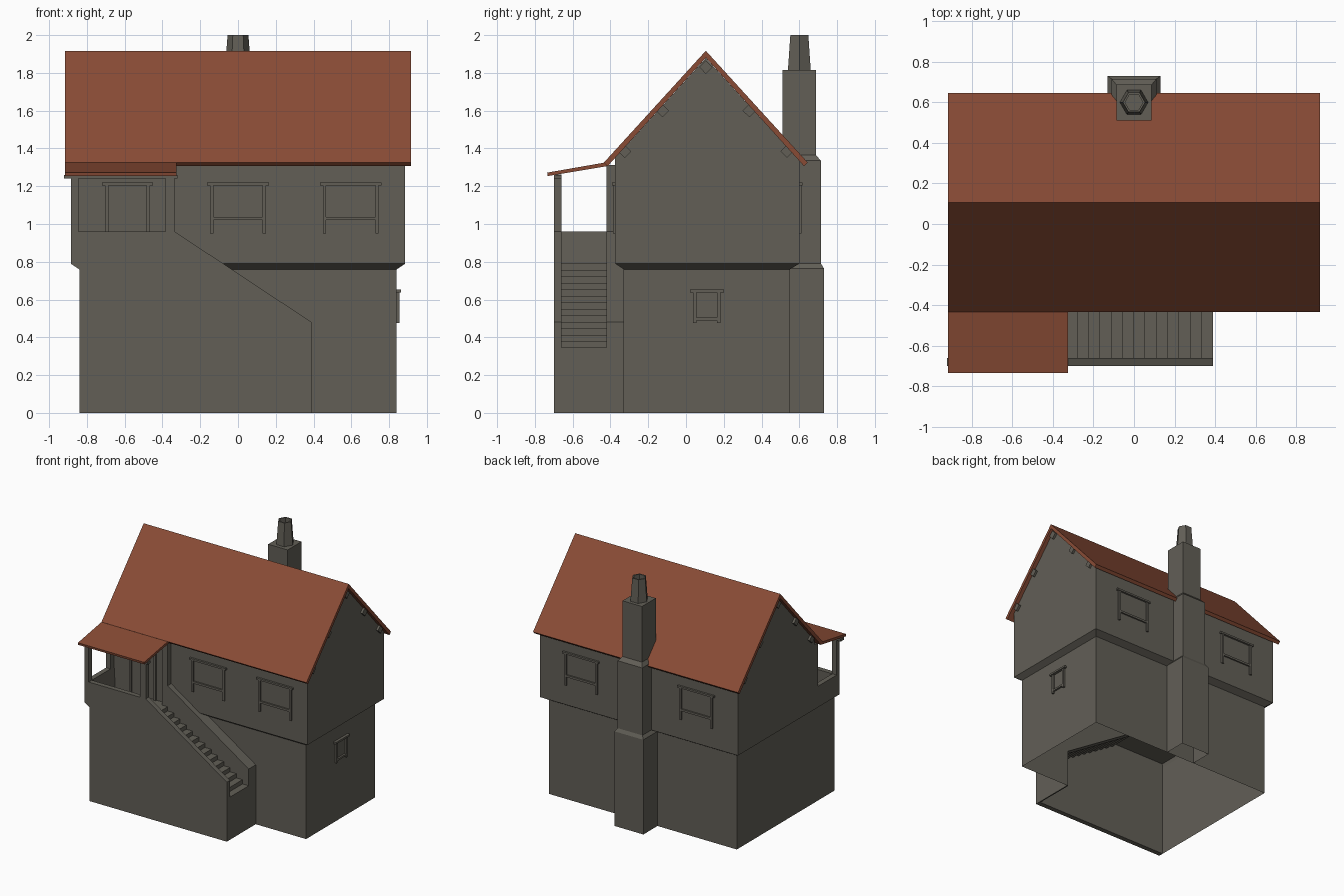
import bpy, bmesh, math
from mathutils import Matrix, Vector

if "Cube" in bpy.data.objects:
    bpy.data.objects.remove(bpy.data.objects["Cube"])


def material(name, rgb):
    m = bpy.data.materials.new(name)
    m.diffuse_color = (*rgb, 1)
    m.use_nodes = True
    m.node_tree.nodes["Principled BSDF"].inputs["Base Color"].default_value = m.diffuse_color
    return m


STONE = material("grey stone", (0.122, 0.114, 0.094))
TILE = material("red tile", (0.25, 0.071, 0.036))


def finish(name, bm, mat, solid=True):
    if solid:
        bmesh.ops.recalc_face_normals(bm, faces=bm.faces)
    me = bpy.data.meshes.new(name)
    bm.to_mesh(me)
    bm.free()
    me.materials.append(mat)
    ob = bpy.data.objects.new(name, me)
    bpy.context.collection.objects.link(ob)
    return ob


def loft(name, rings, mat=STONE, caps=(True, True)):
    """Join rings of points with quads, optionally capping the ends."""
    bm = bmesh.new()
    vs = [[bm.verts.new(p) for p in r] for r in rings]
    n = len(rings[0])
    for a, b in zip(vs, vs[1:]):
        for i in range(n):
            j = (i + 1) % n
            bm.faces.new((a[i], a[j], b[j], b[i]))
    for use, r in zip(caps, (vs[0], vs[-1])):
        if use:
            bm.faces.new(r)
    return finish(name, bm, mat)


def prism_x(name, prof, x0, x1, mat=STONE):
    return loft(name, [[(x, y, z) for y, z in prof] for x in (x0, x1)], mat)


def prism_y(name, prof, y0, y1, mat=STONE):
    return loft(name, [[(x, y, z) for x, z in prof] for y in (y0, y1)], mat)


def rect(x0, x1, y0, y1, z):
    return [(x0, y0, z), (x1, y0, z), (x1, y1, z), (x0, y1, z)]


def box(name, x0, x1, y0, y1, z0, z1):
    return loft(name, [rect(x0, x1, y0, y1, z) for z in (z0, z1)])


def sheet(name, path, offset):
    """Open ribbon: a path of points swept along an offset."""
    bm = bmesh.new()
    a = [bm.verts.new(p) for p in path]
    b = [bm.verts.new(Vector(p) + Vector(offset)) for p in path]
    for i in range(len(path) - 1):
        bm.faces.new((a[i], a[i + 1], b[i + 1], b[i]))
    return finish(name, bm, STONE, False)


def frame(name, bars, loc, turn=0):
    """Wooden surround: bars (u0, u1, z0, z1, depth) set on a wall facing -y, turned about z."""
    bm = bmesh.new()
    for u0, u1, z0, z1, d in bars:
        m = Matrix.LocRotScale(Vector(((u0 + u1) / 2, (0.02 - d) / 2, (z0 + z1) / 2)), None,
                               Vector((u1 - u0, d + 0.02, z1 - z0)))
        bmesh.ops.create_cube(bm, size=1, matrix=m)
    bm.transform(Matrix.Translation(loc) @ Matrix.Rotation(turn, 4, 'Z'))
    return finish(name, bm, STONE)


# Ground floor walls, open underneath
sheet("lower_walls", [(0.84, -0.33, 0), (0.84, 0.55, 0), (-0.84, 0.55, 0), (-0.84, -0.66, 0)],
      (0, 0, 0.765))
bm = bmesh.new()
bm.faces.new([bm.verts.new((x, -0.33, z)) for x, z in
              ((0.39, 0), (0.84, 0), (0.84, 0.765), (-0.33, 0.765), (0.39, 0.30))])
finish("lower_front_wall", bm, STONE, False)

# Overhanging upper floor with gables
loft("overhang", [rect(-0.84, 0.84, -0.33, 0.55, 0.76), rect(-0.885, 0.885, -0.375, 0.60, 0.79)])
prism_x("upper_floor", [(-0.375, 0.79), (0.60, 0.79), (0.60, 1.335), (0.105, 1.878),
                        (-0.375, 1.35)], -0.885, 0.885)

# Roofs
prism_x("main_roof", [(0.105, 1.917), (0.645, 1.325), (0.625, 1.306), (0.105, 1.88),
                      (-0.415, 1.306), (-0.435, 1.325)], -0.917, 0.917, TILE)
prism_x("porch_roof", [(-0.42, 1.327), (-0.735, 1.272), (-0.732, 1.254), (-0.42, 1.306)],
        -0.917, -0.325, TILE)

# Purlin ends under the gable overhang
for k, (dy, z) in enumerate([(0, 1.83), (0.23, 1.60), (0.43, 1.385)]):
    for s in ((1,) if k == 0 else (-1, 1)):
        y, h = 0.105 + s * dy, 0.035
        prism_x("purlin", [(y - h, z), (y, z - h), (y + h, z), (y, z + h)], -0.903, 0.903)

# Outer stair wall with porch parapet
prism_y("stair_outer_wall", [(-0.84, 0), (0.39, 0), (0.39, 0.48), (-0.335, 0.96), (-0.885, 0.96),
                             (-0.885, 0.79), (-0.84, 0.76)], -0.70, -0.66)
prism_y("stair_inner_parapet", [(0.39, 0.30), (0.39, 0.48), (-0.335, 0.96), (-0.335, 0.75)],
        -0.42, -0.33)
prism_y("porch_side_parapet", [(-0.84, 0.76), (-0.885, 0.79), (-0.885, 0.96), (-0.845, 0.96),
                               (-0.835, 0.79)], -0.66, -0.37)
box("stair_end_wall", 0.38, 0.39, -0.66, -0.33, 0, 0.345)

# Landing and steps
STEPS = 13
run, rise = 0.725 / STEPS, 0.445 / STEPS
path = [(-0.86, -0.66, 0.79), (-0.335, -0.66, 0.79)]
for i in range(STEPS):
    z = 0.79 - (i + 1) * rise
    path += [(-0.335 + i * run, -0.66, z), (-0.335 + (i + 1) * run, -0.66, z)]
sheet("steps_and_landing", path, (0, 0.29, 0))

# Porch posts and beam
for x0, x1 in ((-0.885, -0.845), (-0.385, -0.335)):
    box("porch_front_post", x0, x1, -0.70, -0.66, 0.79, 1.262)
    box("porch_wall_post", x0, x1, -0.42, -0.37, 0.79, 1.312)
box("porch_beam", -0.922, -0.32, -0.70, -0.66, 1.24, 1.26)

# Window and door surrounds
window = [(-0.163, 0.163, 1.205, 1.22, 0.016), (-0.148, -0.13, 0.95, 1.207, 0.012),
          (0.13, 0.148, 0.95, 1.207, 0.012), (-0.135, 0.135, 1.02, 1.037, 0.012)]
for x in (0.0, 0.597):
    frame("front_window", window, (x, -0.375, 0))
for x in (-0.515, 0.515):
    frame("back_window", window, (x, 0.60, 0), math.pi)
frame("side_window", [(-0.09, 0.09, 0.637, 0.652, 0.022), (-0.072, -0.055, 0.475, 0.64, 0.015),
                      (0.055, 0.072, 0.475, 0.64, 0.015), (-0.06, 0.06, 0.49, 0.505, 0.015)],
      (0.84, 0.11, 0), math.pi / 2)
frame("door_frame", [(-0.135, 0.135, 1.205, 1.22, 0.016), (-0.12, -0.1, 0.79, 1.207, 0.012),
                     (0.1, 0.12, 0.79, 1.207, 0.012)], (-0.585, -0.375, 0))

# Chimney stack with shoulders, open underneath
loft("chimney", [rect(-w, w, y0, y1, z) for w, y0, y1, z in
                 ((0.13, 0.55, 0.73, 0), (0.13, 0.55, 0.73, 0.765), (0.11, 0.55, 0.715, 0.79),
                  (0.11, 0.55, 0.715, 1.335), (0.087, 0.51, 0.687, 1.365),
                  (0.087, 0.51, 0.687, 1.815))], caps=(False, True))

# Hollow six-sided chimney pot
loft("chimney_pot", [[(r * math.cos(a * math.pi / 3), 0.60 + r * math.sin(a * math.pi / 3), z)
                      for a in range(6)]
                     for r, z in ((0.07, 1.81), (0.055, 2.0), (0.044, 2.0), (0.044, 1.9))])
